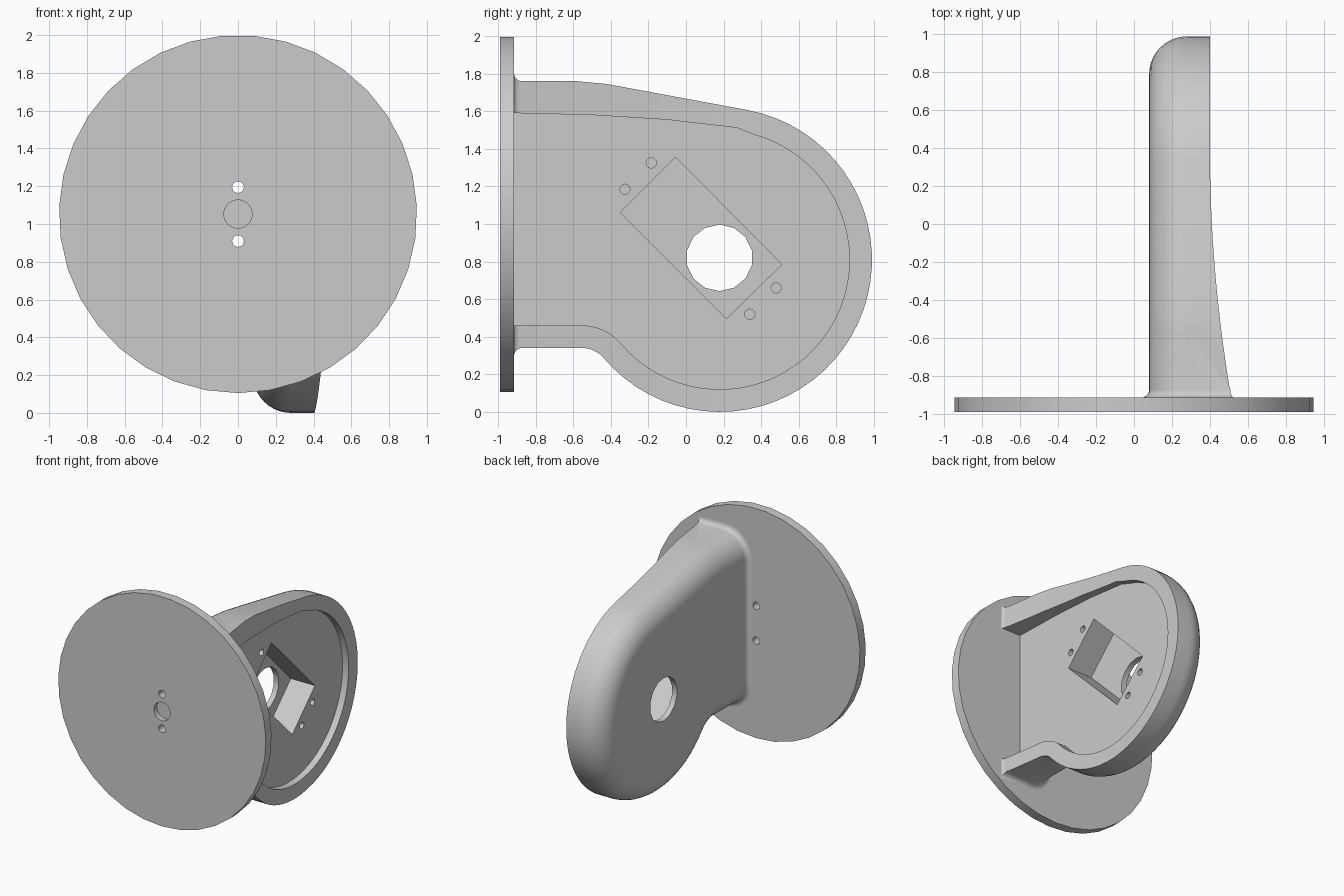
import bpy, bmesh
from math import sin, cos, pi, radians, atan2, sqrt, tan

cube = bpy.data.objects.get("Cube")
if cube:
    bpy.data.objects.remove(cube)

grey = bpy.data.materials.new("light_grey")
grey.use_nodes = True
colour = (0.6, 0.6, 0.6, 1)
grey.diffuse_color = colour
grey.node_tree.nodes["Principled BSDF"].inputs["Base Color"].default_value = colour


def loft(name, rings):
    """Closed solid through rings that share a point count."""
    bm = bmesh.new()
    loops = [[bm.verts.new(p) for p in ring] for ring in rings]
    n = len(loops[0])
    for a, b in zip(loops, loops[1:]):
        for i in range(n):
            j = (i + 1) % n
            bm.faces.new((a[i], a[j], b[j], b[i]))
    bm.faces.new(loops[0])
    bm.faces.new(loops[-1])
    bmesh.ops.recalc_face_normals(bm, faces=bm.faces)
    mesh = bpy.data.meshes.new(name)
    bm.to_mesh(mesh)
    bm.free()
    mesh.materials.append(grey)
    ob = bpy.data.objects.new(name, mesh)
    bpy.context.collection.objects.link(ob)
    return ob


def combine(target, tool, operation="DIFFERENCE"):
    """Apply a boolean and discard the tool."""
    bpy.context.view_layer.objects.active = target
    mod = target.modifiers.new("bool", "BOOLEAN")
    mod.operation, mod.object, mod.solver = operation, tool, "EXACT"
    bpy.ops.object.modifier_apply(modifier=mod.name)
    bpy.data.objects.remove(tool)


def rod_x(y, z, r, x0, x1, n=16):
    circle = [(y + r * sin(2 * pi * i / n), z + r * cos(2 * pi * i / n)) for i in range(n)]
    return loft("cutter", [[(x, a, b) for a, b in circle] for x in (x0, x1)])


def rod_y(x, z, r, y0, y1, n=16):
    circle = [(x + r * sin(2 * pi * i / n), z - r * cos(2 * pi * i / n)) for i in range(n)]
    return loft("rod", [[(a, y, b) for a, b in circle] for y in (y0, y1)])


# Arm outline: a big round head joined to a straight neck
CY, CZ, R = 0.18, 0.81, 0.81
TOP, BOTTOM, FILLET = 1.76, 0.34, 0.15
FACE = -0.915


def lower_outline(d, start, end_y):
    """Round head, concave fillet and lower neck edge, inset by d."""
    fz = BOTTOM - FILLET
    dz = CZ - fz
    dy = sqrt((R + FILLET) ** 2 - dz ** 2)
    a0, a1 = radians(start), atan2(-dz, -dy)
    pts = []
    for i in range(41):
        t = a0 + (a1 - a0) * i / 40
        pts.append((CY + (R - d) * cos(t), CZ + (R - d) * sin(t)))
    b0 = atan2(dz, dy)
    for i in range(1, 9):
        t = b0 + (pi / 2 - b0) * i / 8
        pts.append((CY - dy + (FILLET + d) * cos(t), fz + (FILLET + d) * sin(t)))
    return pts + [(end_y, BOTTOM + d)]


def arm_outline(d):
    lower = lower_outline(d, 79.5, FACE - 0.03)
    y, z = lower[0]
    slope = tan(radians(10.5))
    bend = y - (TOP - d - z) / slope
    return [(FACE - 0.03, TOP - d), (bend - 0.08, TOP - d),
            (bend + 0.08, TOP - d - 0.08 * slope)] + lower


# Arm body with a rounded closed side
ROUND, BACK = 0.2, 0.08
rings = []
for i in range(11):
    t = pi / 2 * i / 10
    rings.append([(BACK + ROUND * (1 - sin(t)), y, z)
                  for y, z in arm_outline(ROUND * (1 - cos(t)))])
rings.insert(0, [(0.7, y, z) for y, z in arm_outline(0)])
arm = loft("arm", rings)

# Open edge sweeps outward towards the disc
sweep = [(0.4 + 0.065 * max(0, 0.4 - y) ** 2, y)
         for y in [1.2] + [0.4 - 0.07 * i for i in range(21)]]
sweep += [(1, sweep[-1][1]), (1, 1.2)]
combine(arm, loft("cutter", [[(x, y, z) for x, y in sweep] for z in (-0.2, 2.2)]))


# Flared root where the arm meets the disc
def root_ring(d, y):
    r = ROUND + d
    x0, z0, z1 = BACK - d, BOTTOM - d, TOP + d
    side = 0.508 + d * 0.5
    corner = [pi / 2 * i / 10 for i in range(11)]
    pts = [(side, y, z1)]
    pts += [(x0 + r - r * sin(t), y, z1 - r + r * cos(t)) for t in corner]
    pts += [(x0 + r - r * cos(t), y, z0 + r - r * sin(t)) for t in corner]
    return pts + [(side, y, z0)]


FLARE = 0.042
rings = [root_ring(-0.003, FACE + FLARE + 0.01)]
for i in range(7):
    t = pi / 2 * i / 6
    rings.append(root_ring(FLARE * (1 - cos(t)), FACE + FLARE * (1 - sin(t))))
rings.append(root_ring(FLARE, FACE - 0.03))
combine(arm, loft("root", rings), "UNION")

# Shallow pocket inside the rim
FLOOR = 0.345
pocket = [(-1.1, 1.595), (-0.5, 1.58), (-0.1, 1.555), (0.27, 1.512)]
pocket += lower_outline(0.12, 75, -1.1)
combine(arm, loft("cutter", [[(x, y, z) for y, z in pocket] for x in (FLOOR, 1)]))

# Tilted rectangular recess, shaft hole and four screw holes
recess = [(-0.055, 1.355), (0.51, 0.785), (0.215, 0.495), (-0.35, 1.06)]
combine(arm, loft("cutter", [[(x, y, z) for y, z in recess] for x in (0.125, 0.6)]))
combine(arm, rod_x(0.178, 0.82, 0.177, -0.2, 0.3, 14))
for y, z in [(-0.185, 1.325), (-0.325, 1.185), (0.48, 0.66), (0.34, 0.52)]:
    combine(arm, rod_x(y, z, 0.027, 0.2, 0.6))

# Mounting disc with a blind centre hole and two through holes
DISC_Z = 1.0525
disc = rod_y(0, DISC_Z, 0.9475, -0.99, FACE, 35)
combine(disc, rod_y(0, DISC_Z, 0.075, -1.1, -0.95, 24))
for z in (DISC_Z + 0.143, DISC_Z - 0.143):
    combine(disc, rod_y(0, z, 0.031, -1.1, -0.8))
disc.name = "mounting_disc"

# Smooth curved sides, keep edges sharp
for ob in (arm, disc):
    bpy.ops.object.select_all(action="DESELECT")
    ob.select_set(True)
    bpy.context.view_layer.objects.active = ob
    bpy.ops.object.shade_smooth_by_angle(angle=radians(30))
